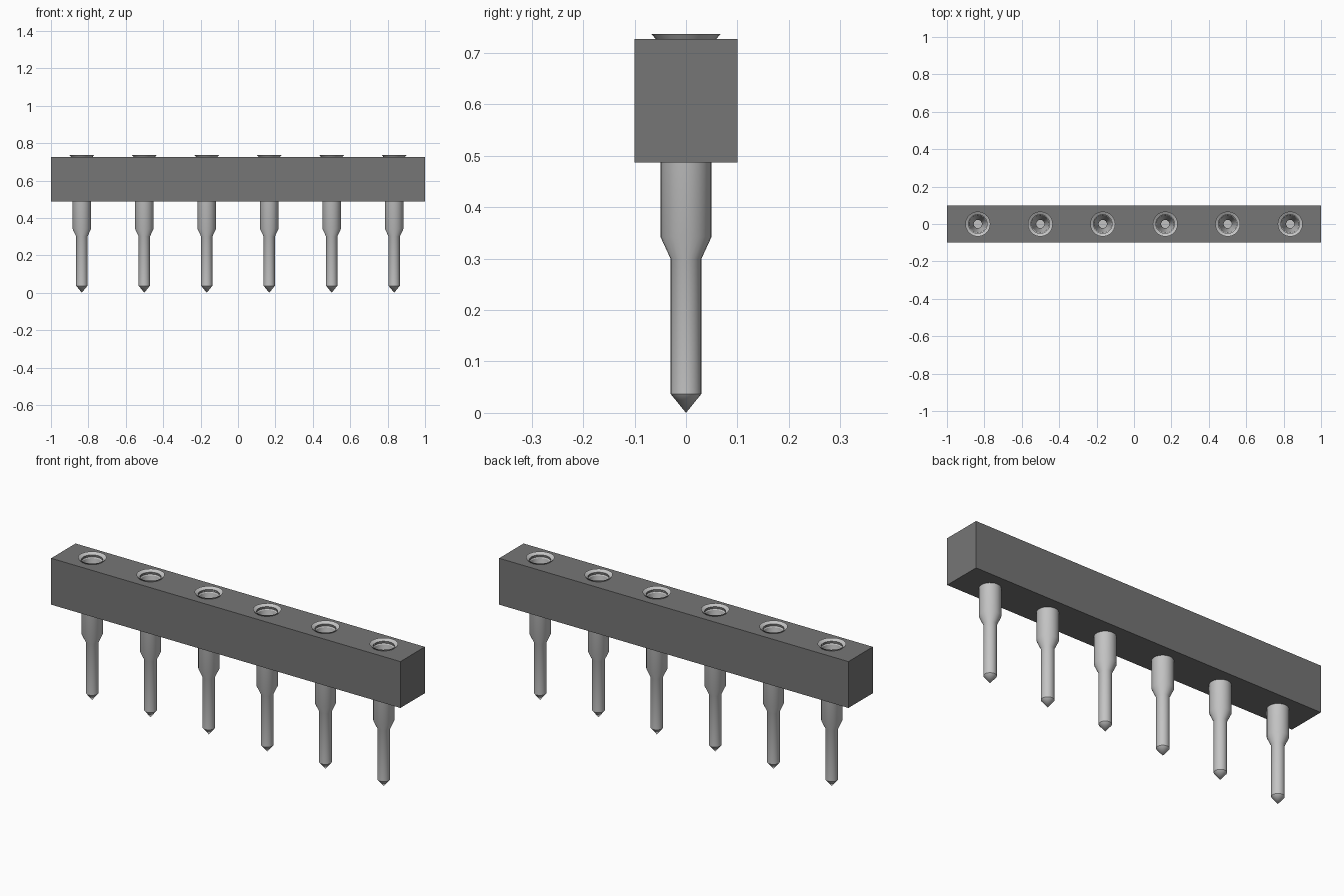
import bpy, bmesh
from math import radians, cos, sin, tau

cube = bpy.data.objects.get("Cube")
if cube:
    bpy.data.objects.remove(cube, do_unlink=True)


def make_material(name, value):
    mat = bpy.data.materials.new(name)
    mat.use_nodes = True
    colour = (value, value, value, 1)
    mat.diffuse_color = colour
    mat.node_tree.nodes["Principled BSDF"].inputs["Base Color"].default_value = colour
    return mat


def make_object(name, bm, mat):
    bmesh.ops.recalc_face_normals(bm, faces=bm.faces)
    mesh = bpy.data.meshes.new(name)
    bm.to_mesh(mesh)
    bm.free()
    mesh.materials.append(mat)
    obj = bpy.data.objects.new(name, mesh)
    bpy.context.collection.objects.link(obj)
    return obj


def lathe(name, profile, mat, sides=24):
    """Revolve (radius, height) points; zero radius makes a pole."""
    bm = bmesh.new()
    rings = []
    for r, z in profile:
        count = sides if r > 0 else 1
        rings.append([bm.verts.new((r * cos(tau * i / sides), r * sin(tau * i / sides), z))
                      for i in range(count)])
    for a, b in zip(rings, rings[1:]):
        for i in range(sides):
            j = (i + 1) % sides
            corners = [a[i % len(a)], a[j % len(a)], b[j % len(b)], b[i % len(b)]]
            bm.faces.new(list(dict.fromkeys(corners)))
    return make_object(name, bm, mat)


def select_only(obj):
    bpy.ops.object.select_all(action='DESELECT')
    obj.select_set(True)
    bpy.context.view_layer.objects.active = obj


plastic = make_material("dark grey plastic", 0.18)
metal = make_material("light grey metal", 0.55)

BOTTOM, TOP = 0.487, 0.727
positions = [-0.835 + 0.334 * i for i in range(6)]

# Plastic housing bar
bm = bmesh.new()
bmesh.ops.create_cube(bm, size=1)
for v in bm.verts:
    v.co.x *= 2
    v.co.y *= 0.2
    v.co.z = BOTTOM if v.co.z < 0 else TOP
housing = make_object("housing_bar", bm, plastic)

# Round bores through the housing
bm = bmesh.new()
for x in positions:
    made = bmesh.ops.create_cone(bm, cap_ends=True, segments=24,
                                 radius1=0.05, radius2=0.05, depth=0.4)
    bmesh.ops.translate(bm, verts=made["verts"], vec=(x, 0, 0.6))
cutter = make_object("bore_cutter", bm, plastic)
cutter.hide_render = True
bore = housing.modifiers.new("bores", 'BOOLEAN')
bore.operation = 'DIFFERENCE'
bore.solver = 'EXACT'
bore.object = cutter
select_only(housing)
bpy.ops.object.modifier_apply(modifier=bore.name)
bpy.data.objects.remove(cutter, do_unlink=True)

# Machined pin: pointed tail, shoulder, flared rim and hollow socket
pin_profile = [(0, 0), (0.03, 0.037), (0.03, 0.3), (0.05, 0.343), (0.05, TOP),
               (0.067, 0.737), (0.046, 0.712), (0.043, 0.69),
               (0.022, 0.58), (0.022, 0.5), (0, 0.5)]
pin = lathe("pin_1", pin_profile, metal)
select_only(pin)
bpy.ops.object.shade_smooth_by_angle(angle=radians(25))
pin.location.x = positions[0]

for i, x in enumerate(positions[1:], 2):
    copy = pin.copy()
    copy.name = f"pin_{i}"
    copy.location.x = x
    bpy.context.collection.objects.link(copy)
